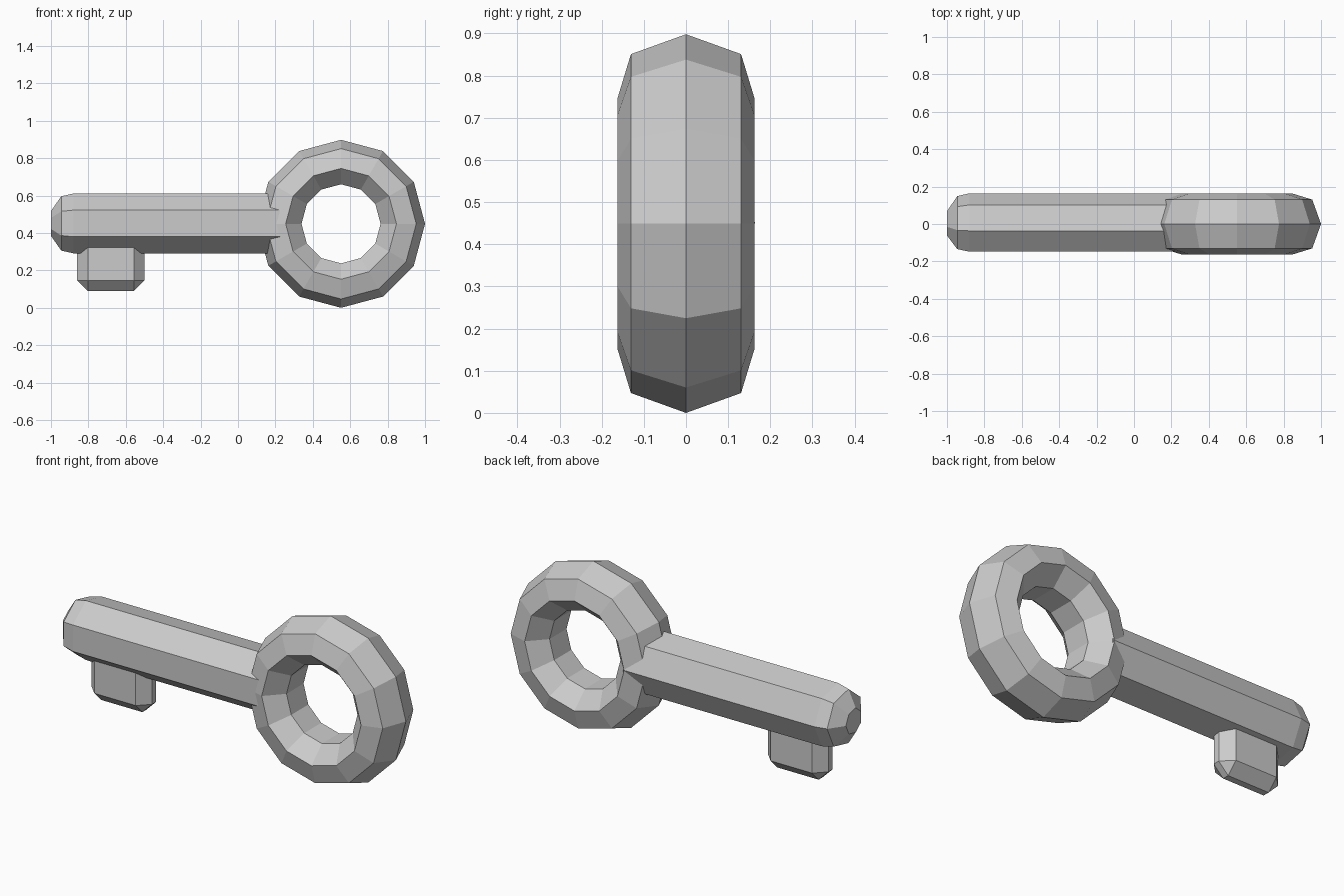
import bpy, bmesh
from math import sin, cos, tau, pi
from mathutils import Matrix, Vector

if "Cube" in bpy.data.objects:
    bpy.data.objects.remove(bpy.data.objects["Cube"])

Z = 0.449  # height of the key's axis


def to_object(bm, name):
    bmesh.ops.recalc_face_normals(bm, faces=bm.faces)
    mesh = bpy.data.meshes.new(name)
    bm.to_mesh(mesh)
    bm.free()
    obj = bpy.data.objects.new(name, mesh)
    bpy.context.collection.objects.link(obj)
    return obj


# Bow: twelve-sided ring with a seven-sided tube, stretched along y
bm = bmesh.new()
rings = []
for i in range(12):
    a = tau * i / 12
    ring = []
    for j in range(7):
        b = tau * j / 7
        r = 0.324 + 0.125 * cos(b)
        ring.append(bm.verts.new((0.551 + r * cos(a), 0.167 * sin(b), Z + r * sin(a))))
    rings.append(ring)
for i in range(12):
    p, q = rings[i], rings[(i + 1) % 12]
    for j in range(7):
        k = (j + 1) % 7
        bm.faces.new((p[j], p[k], q[k], q[j]))
to_object(bm, "bow_ring")

# Shaft: seven-sided rod with a rounded tip, ending inside the ring
bm = bmesh.new()
rings = []
for x, r in ((-1.0, 0.068), (-0.945, 0.149), (-0.88, 0.164), (0.262, 0.164)):
    rings.append([bm.verts.new((x, r * cos(tau * j / 7), Z + 0.002 + r * sin(tau * j / 7)))
                  for j in range(7)])
for p, q in zip(rings, rings[1:]):
    for j in range(7):
        k = (j + 1) % 7
        bm.faces.new((p[j], p[k], q[k], q[j]))
bm.faces.new(rings[0])
bm.faces.new(rings[-1])
to_object(bm, "shaft")

# Bit: chamfered block hanging below the shaft near the tip
bm = bmesh.new()
bmesh.ops.create_cube(bm, size=1.0, matrix=Matrix.Translation((-0.68, 0, 0.26))
                      @ Matrix.Diagonal((0.36, 0.15, 0.34, 1)))
bmesh.ops.bevel(bm, geom=bm.edges[:], offset=0.057, offset_type='OFFSET',
                segments=1, profile=0.5, affect='EDGES')
to_object(bm, "bit")
